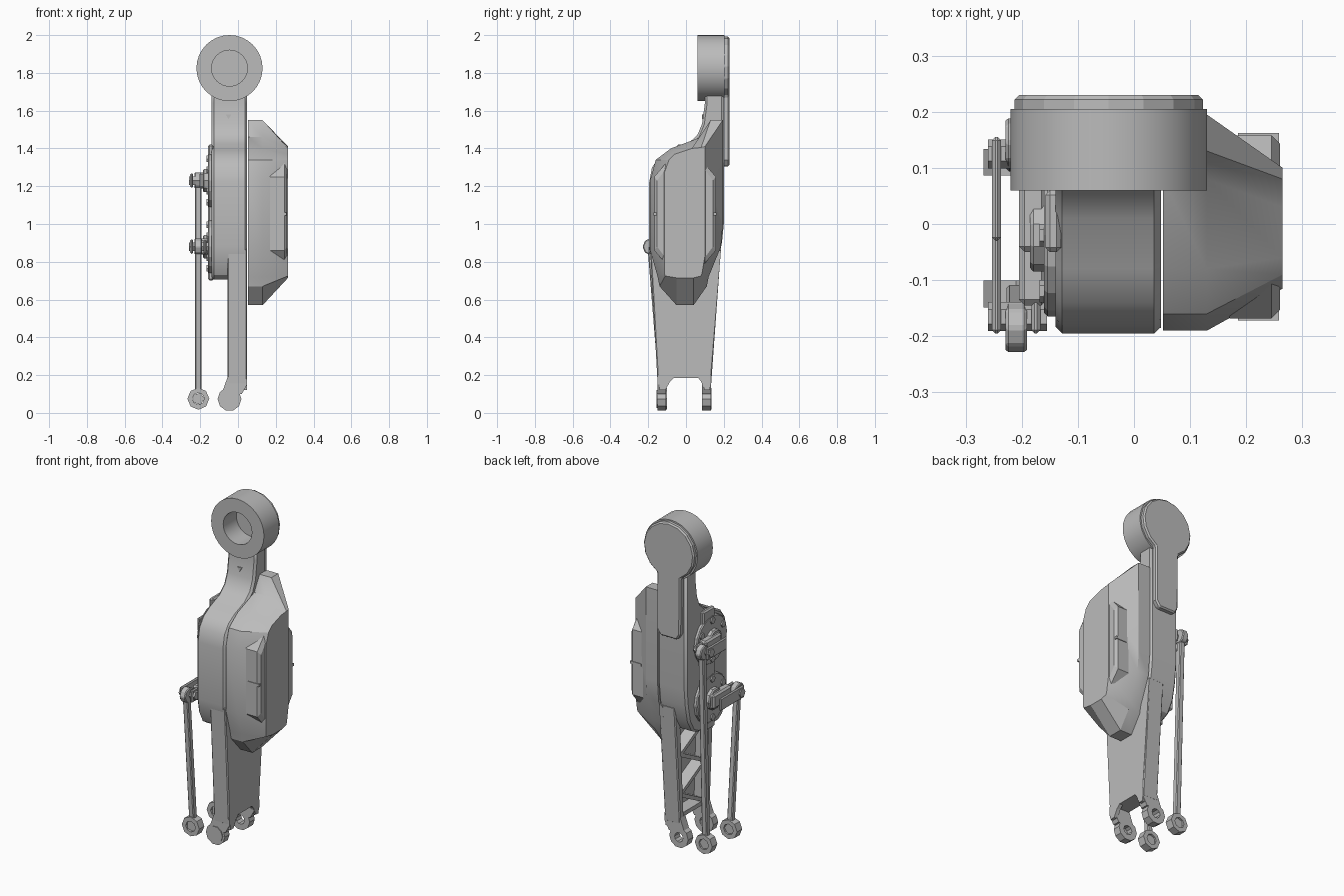
import bpy, bmesh, math
from mathutils import Vector

cube = bpy.data.objects.get("Cube")
if cube:
    bpy.data.objects.remove(cube)

grey = bpy.data.materials.new("light_grey")
grey.use_nodes = True
COLOR = (0.5, 0.5, 0.5, 1)
grey.diffuse_color = COLOR
grey.node_tree.nodes["Principled BSDF"].inputs["Base Color"].default_value = COLOR


def place(axis, u, v, d):
    """Map profile (u, v) and depth d to space, for extrusion along axis."""
    return Vector((d, u, v)) if axis == "x" else Vector((u, d, v))


def finish(name, bm, bevel=0, smooth=False):
    bmesh.ops.recalc_face_normals(bm, faces=bm.faces)
    mesh = bpy.data.meshes.new(name)
    bm.to_mesh(mesh)
    bm.free()
    mesh.materials.append(grey)
    ob = bpy.data.objects.new(name, mesh)
    bpy.context.collection.objects.link(ob)
    if bevel:
        mod = ob.modifiers.new("Bevel", "BEVEL")
        mod.width, mod.segments, mod.limit_method = bevel, 1, "ANGLE"
        mod.angle_limit = math.radians(40)
    if smooth:
        bpy.ops.object.select_all(action="DESELECT")
        ob.select_set(True)
        bpy.context.view_layer.objects.active = ob
        bpy.ops.object.shade_smooth_by_angle(angle=math.radians(28))
    return ob


def loft(name, axis, sections, **kw):
    """Join equal-length outlines, given as (depth, points), and cap both ends."""
    bm = bmesh.new()
    rings = [[bm.verts.new(place(axis, u, v, d)) for u, v in pts] for d, pts in sections]
    for a, b in zip(rings, rings[1:]):
        for i in range(len(a)):
            j = (i + 1) % len(a)
            bm.faces.new((a[i], a[j], b[j], b[i]))
    bm.faces.new(rings[0])
    bm.faces.new(rings[-1])
    return finish(name, bm, **kw)


def extrude(name, axis, d0, d1, pts, **kw):
    return loft(name, axis, [(d0, pts), (d1, pts)], **kw)


def circle(u, v, r, n, start=0.0, end=360.0):
    step = (end - start) / (n if end - start == 360 else n - 1)
    angles = [math.radians(start + step * i) for i in range(n)]
    return [(u + r * math.cos(a), v + r * math.sin(a)) for a in angles]


def rect(u0, u1, v0, v1):
    return [(u0, v0), (u1, v0), (u1, v1), (u0, v1)]


def tube(name, axis, u, v, d0, d1, outer, inner, n, n_in=None, smooth=False):
    """Ring with an open bore; a closed loop of four circles."""
    bm = bmesh.new()
    loops = [(outer, d0), (outer, d1), (inner, d1), (inner, d0)]
    rings = [[bm.verts.new(place(axis, *p, d)) for p in circle(u, v, r, n)] for r, d in loops]
    for k in range(4):
        a, b = rings[k], rings[(k + 1) % 4]
        for i in range(n):
            j = (i + 1) % n
            bm.faces.new((a[i], a[j], b[j], b[i]))
    return finish(name, bm, smooth=smooth)


def bar(name, p, q, width, depth, bevel=0):
    """Box from p to q; width lies across the bar, depth along x."""
    p, q = Vector(p), Vector(q)
    side = (q - p).cross(Vector((1, 0, 0))).normalized() * width / 2
    out = Vector((depth / 2, 0, 0))
    bm = bmesh.new()
    ends = [[bm.verts.new(c + s * side + t * out) for s, t in
             ((-1, -1), (1, -1), (1, 1), (-1, 1))] for c in (p, q)]
    for i in range(4):
        j = (i + 1) % 4
        bm.faces.new((ends[0][i], ends[0][j], ends[1][j], ends[1][i]))
    bm.faces.new(ends[0])
    bm.faces.new(ends[1])
    return finish(name, bm, bevel=bevel)


# Top eye, closed behind by a keyhole-shaped back plate
CX, CZ = -0.045, 1.825
tube("top_ring", "y", CX, CZ, 0.06, 0.205, 0.175, 0.095, 32, smooth=True)
key = circle(CX, CZ, 0.168, 15, -62, 242)
key += [(-0.12, 1.34), (-0.1, 1.305), (0.01, 1.305), (0.035, 1.34)]
extrude("back_plate", "y", 0.185, 0.23, key, bevel=0.008)

# Main shell sweeping forward from the neck
shell = [(0.2, 1.7), (0.1, 1.7), (0.1, 1.64), (0.085, 1.53), (0.06, 1.47), (0.01, 1.425),
         (-0.08, 1.39), (-0.14, 1.355), (-0.18, 1.3), (-0.195, 1.22), (-0.195, 0.88),
         (-0.18, 0.79), (-0.15, 0.73), (-0.11, 0.705), (0.08, 0.705), (0.13, 0.73),
         (0.17, 0.8), (0.19, 0.9), (0.2, 1.0)]
extrude("main_shell", "x", -0.14, 0.048, shell, bevel=0.012, smooth=True)

# Side cover with chamfered rim and pointed chin
rim = [(0.195, 1.55), (0.13, 1.55), (0.08, 1.46), (-0.08, 1.4), (-0.16, 1.34), (-0.19, 1.23),
       (-0.19, 0.86), (-0.15, 0.72), (-0.14, 0.67), (-0.05, 0.57), (0.04, 0.57),
       (0.11, 0.67), (0.12, 0.72), (0.185, 0.88), (0.195, 1.0)]
face = [(0.1, 1.41), (0.08, 1.405), (0.03, 1.4), (-0.06, 1.37), (-0.09, 1.34), (-0.115, 1.27),
        (-0.115, 0.83), (-0.115, 0.74), (-0.11, 0.725), (-0.05, 0.715), (0.04, 0.715),
        (0.08, 0.725), (0.085, 0.74), (0.1, 0.83), (0.1, 1.27)]
loft("side_cover", "x", [(0.052, rim), (0.13, rim), (0.265, face)], smooth=True)

# Raised grips on the front and rear chamfers of the cover, each with a small tab
for name, s, mid in (("front", -1, 0), ("rear", 1, -0.01)):
    y_in, y_out = s * 0.10 + mid, s * 0.168 + mid
    inner = [(y_in, 0.78), (y_out, 0.86), (y_out, 1.25), (y_in, 1.33)]
    outer = [(y_in, 0.81), (y_out + s * -0.015, 0.88), (y_out + s * -0.015, 1.23), (y_in, 1.30)]
    loft(name + "_grip", "x", [(0.17, inner), (0.245, inner), (0.26, outer)])
    tab = rect(*sorted((y_out - s * 0.03, y_out + s * 0.004)), 1.045, 1.06)
    extrude(name + "_grip_tab", "x", 0.185, 0.258, tab)

# Lower leg: web plate, two rails and zigzag ribs open on one side
web = [(-0.185, 0.86), (-0.143, 0.19), (-0.14, 0.12), (-0.11, 0.12), (-0.085, 0.165),
       (-0.065, 0.185), (0.065, 0.185), (0.08, 0.165), (0.1, 0.12), (0.127, 0.12),
       (0.13, 0.19), (0.185, 0.86)]
extrude("leg_web", "x", 0.025, 0.048, web)
rails = {"front": [(-0.19, 0.87), (-0.15, 0.15), (-0.11, 0.15), (-0.14, 0.87)],
         "rear": [(0.185, 0.87), (0.133, 0.15), (0.095, 0.15), (0.135, 0.87)]}
for name, pts in rails.items():
    extrude(name + "_leg_rail", "x", -0.055, 0.048, pts, bevel=0.006)
extrude("leg_cross_rib", "x", -0.05, 0.03, rect(-0.12, 0.11, 0.185, 0.21))
levels = [0.2, 0.32, 0.44, 0.56, 0.68]
for i, (z0, z1) in enumerate(zip(levels, levels[1:])):
    s = 1 if i % 2 else -1
    bar("leg_rib", (-0.01, s * 0.115, z0), (-0.01, -s * 0.115, z1), 0.022, 0.075)

# Fork lugs at the foot
for name, y0, y1 in (("front", -0.15, -0.105), ("rear", 0.085, 0.133)):
    neck = [(0.048, 0.2), (0.048, 0.15), (0.02, 0.1), (-0.02, 0.1), (-0.08, 0.12), (-0.055, 0.19)]
    extrude(name + "_lug_neck", "y", y0, y1, neck)
    tube(name + "_lug", "y", CX, 0.073, y0, y1, 0.063, 0.028, 10)
extrude("front_lug_cap", "y", -0.155, -0.14, circle(CX, 0.073, 0.05, 10))

# Drive hubs, cranks and push rods on the open side
RX = -0.21
drives = (("rear", 1, 1.23, 0.155, 0.11), ("front", -1, 0.88, -0.195, -0.125))
for name, s, z, y_top, y_foot in drives:
    extrude(name + "_hub_flange", "x", -0.16, -0.13, circle(-0.02, z, 0.145, 16), bevel=0.006)
    extrude(name + "_hub_core", "x", -0.185, -0.15, circle(-0.02, z, 0.065, 10), bevel=0.006)
    for k in range(6):
        a = math.radians(60 * k + 30)
        spot = circle(-0.02 + 0.115 * math.cos(a), z + 0.115 * math.sin(a), 0.02, 6)
        extrude(name + "_hub_bolt", "x", -0.168, -0.15, spot)
    # Crank arm forks around the rod end
    bar(name + "_crank", (RX + 0.03, -0.04 * s - 0.01, z), (RX + 0.03, y_top - 0.05 * s, z),
        0.085, 0.05, bevel=0.01)
    for x in (RX - 0.035, RX + 0.035):
        bar(name + "_crank_cheek", (x, -0.03 * s, z), (x, y_top, z), 0.075, 0.016, bevel=0.006)
    extrude(name + "_crank_pin", "x", -0.26, -0.155, circle(y_top - 0.03 * s, z, 0.026, 6))
    # Rod with an eye at the top and a ball socket at the foot
    top_y = y_top - 0.01 * s
    bar(name + "_push_rod", (RX, top_y, z - 0.02), (RX, y_foot, 0.11), 0.034, 0.034, bevel=0.005)
    extrude(name + "_rod_eye", "x", RX - 0.019, RX + 0.019, circle(top_y, z, 0.045, 8), bevel=0.005)
    tube(name + "_rod_foot", "y", RX, 0.075, y_foot - 0.024, y_foot + 0.024, 0.058, 0.032, 8)
    extrude(name + "_rod_ball", "y", y_foot - 0.015, y_foot + 0.015, circle(RX, 0.075, 0.033, 5))

# Shell mounting brackets and the small neck marker
for z0, z1 in ((0.7, 0.75), (1.0, 1.11), (1.33, 1.42)):
    extrude("shell_bracket", "x", -0.158, -0.13, rect(-0.05, 0.06, z0, z1), bevel=0.008)
extrude("neck_marker", "y", 0.085, 0.1, [(-0.065, 1.58), (-0.05, 1.555), (-0.035, 1.58)])
